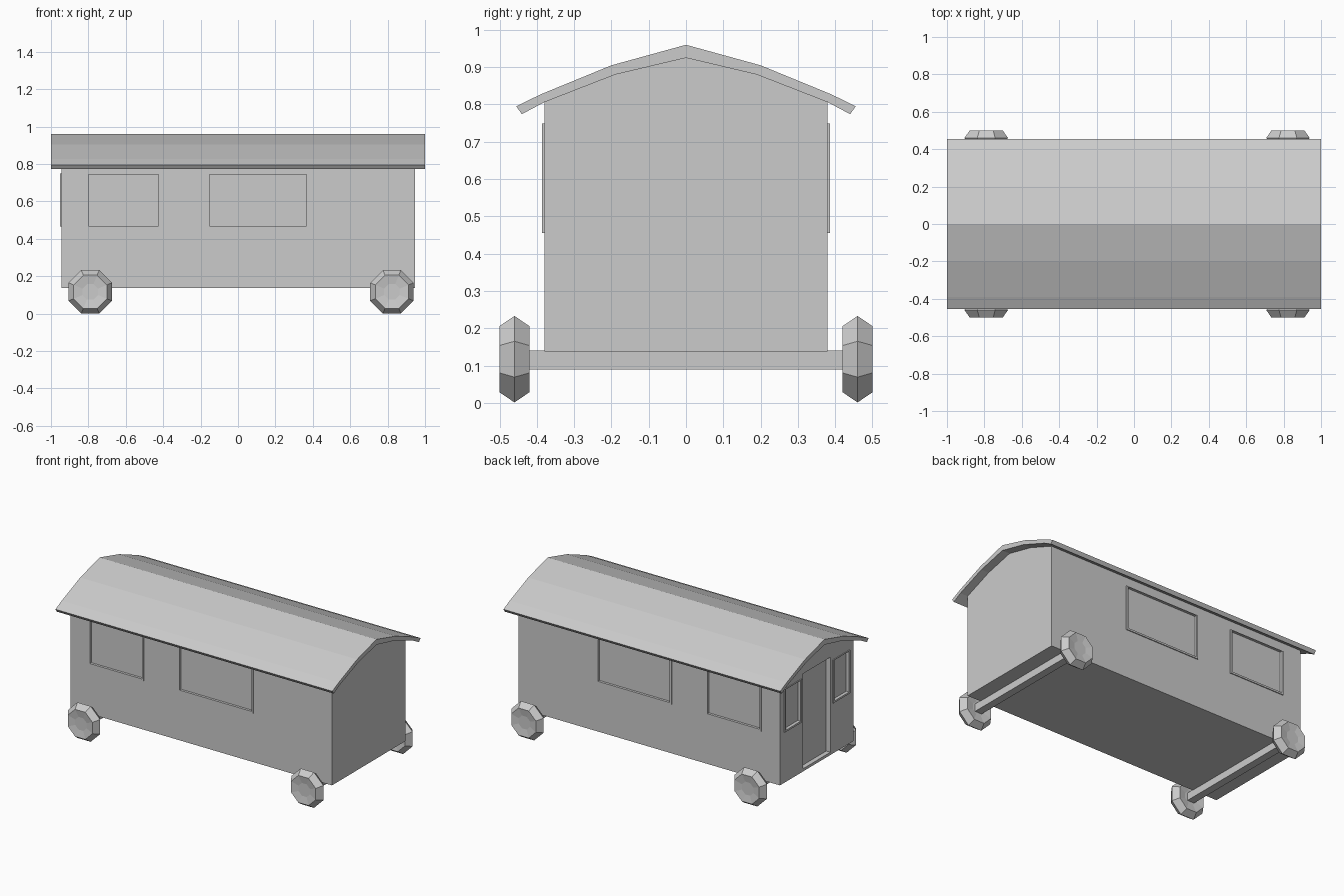
import bpy, bmesh, math
from mathutils import Matrix

if "Cube" in bpy.data.objects:
    bpy.data.objects.remove(bpy.data.objects["Cube"], do_unlink=True)

GREY = (0.6, 0.6, 0.6, 1)
grey = bpy.data.materials.new("plain_grey")
grey.use_nodes = True
grey.diffuse_color = GREY
grey.node_tree.nodes["Principled BSDF"].inputs["Base Color"].default_value = GREY


def finish(name, bm):
    bmesh.ops.recalc_face_normals(bm, faces=bm.faces)
    mesh = bpy.data.meshes.new(name)
    bm.to_mesh(mesh)
    bm.free()
    mesh.materials.append(grey)
    obj = bpy.data.objects.new(name, mesh)
    bpy.context.collection.objects.link(obj)
    return obj


def add_box(bm, low, high):
    size = [b - a for a, b in zip(low, high)]
    mid = [(a + b) / 2 for a, b in zip(low, high)]
    bmesh.ops.create_cube(bm, size=1, matrix=Matrix.Translation(mid) @ Matrix.Diagonal((*size, 1)))


def box(name, low, high):
    bm = bmesh.new()
    add_box(bm, low, high)
    return finish(name, bm)


def extrude_x(name, profile, half):
    # Sweep a (y, z) outline along x
    bm = bmesh.new()
    face = bm.faces.new([bm.verts.new((-half, y, z)) for y, z in profile])
    side = bmesh.ops.extrude_face_region(bm, geom=[face])["geom"]
    moved = [v for v in side if isinstance(v, bmesh.types.BMVert)]
    bmesh.ops.translate(bm, verts=moved, vec=(2 * half, 0, 0))
    return finish(name, bm)


def mirrored(half_profile):
    # Right half listed from the eave to the ridge
    return half_profile + [(-y, z) for y, z in reversed(half_profile[:-1])]


WALL_X, WALL_Y = 0.945, 0.38
under = [(0.44, 0.774), (0.38, 0.806), (0.19, 0.88), (0, 0.925)]
over = [(0.455, 0.795), (0.39, 0.827), (0.2, 0.905), (0, 0.96)]

# Body and curved roof
body = extrude_x("body", mirrored([(WALL_Y, 0.137)] + under[1:]), WALL_X)
roof = extrude_x("roof", mirrored(over) + mirrored(under)[::-1], 1.0)


def cut(low, high):
    cutter = box("cutter", low, high)
    cutter.hide_render = True
    mod = body.modifiers.new("opening", "BOOLEAN")
    mod.operation, mod.solver, mod.object = "DIFFERENCE", "EXACT", cutter
    bpy.context.view_layer.objects.active = body
    bpy.ops.object.modifier_apply(modifier=mod.name)
    bpy.data.objects.remove(cutter, do_unlink=True)


def window(name, axis, wall, a, b, z0, z1, depth=0.01, rim=0.012, out=0.006):
    # Recessed pane with a thin raised frame; axis 0 faces x, axis 1 faces y
    sign = math.copysign(1, wall)

    def span(u0, u1, v0, v1, d0, d1):
        w0, w1 = sorted((wall + sign * d0, wall + sign * d1))
        if axis == 1:
            return (u0, w0, v0), (u1, w1, v1)
        return (w0, u0, v0), (w1, u1, v1)

    cut(*span(a, b, z0, z1, -depth, 0.05))
    bm = bmesh.new()
    for bar in ((a - rim, a, z0 - rim, z1 + rim / 3), (b, b + rim, z0 - rim, z1 + rim / 3),
                (a, b, z0 - rim, z0), (a, b, z1, z1 + rim / 3)):
        add_box(bm, *span(*bar, 0, out))
    finish(name, bm)


# Side windows, the same on both long walls
for side, wall in (("front", -WALL_Y), ("back", WALL_Y)):
    window(side + "_small_window", 1, wall, -0.80, -0.424, 0.468, 0.745)
    window(side + "_large_window", 1, wall, -0.152, 0.366, 0.468, 0.745)

# Entrance end: recessed door between two narrow windows
cut((-1.0, -0.14, 0.155), (-WALL_X + 0.03, 0.14, 0.775))
for side, y in (("front", -0.25), ("back", 0.25)):
    window(side + "_end_window", 0, -WALL_X, y - 0.075, y + 0.075, 0.479, 0.745, depth=0.015)


def wheel(name, x, y):
    # Eight-sided rim with a pointed tread and shallow dished faces
    rings = [(0.045, -0.032), (0.096, -0.04), (0.1255, 0), (0.096, 0.04), (0.045, 0.032)]
    bm = bmesh.new()
    loops = []
    for r, dy in rings:
        angles = [math.pi / 8 + i * math.pi / 4 for i in range(8)]
        loops.append([bm.verts.new((x + r * math.cos(t), y + dy, 0.117 + r * math.sin(t)))
                      for t in angles])
    for p, q in zip(loops, loops[1:]):
        for i in range(8):
            j = (i + 1) % 8
            bm.faces.new((p[i], p[j], q[j], q[i]))
    bm.faces.new(loops[0])
    bm.faces.new(loops[-1])
    finish(name, bm)


# Axles and wheels
for end, x in (("right", -0.79), ("left", 0.823)):
    box(end + "_axle", (x - 0.025, -0.45, 0.09), (x + 0.025, 0.45, 0.14))
    for side, y in (("front", -0.46), ("back", 0.46)):
        wheel(f"{side}_{end}_wheel", x, y)
